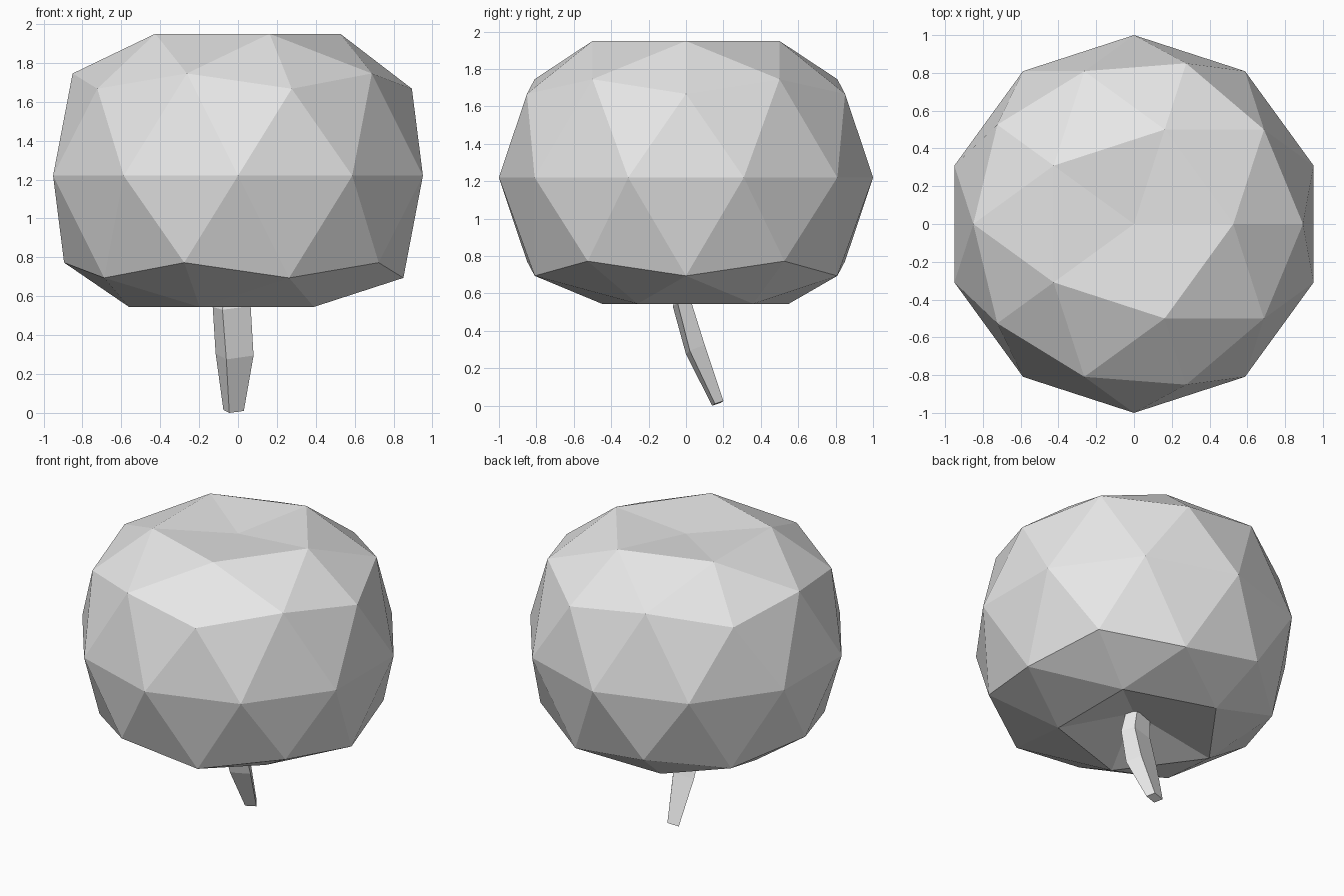
import bpy
import bmesh
from mathutils import Vector

cube = bpy.data.objects.get("Cube")
if cube:
    bpy.data.objects.remove(cube, do_unlink=True)

# Single pale grey used by every part
grey = bpy.data.materials.new("pale_grey")
grey.use_nodes = True
grey.diffuse_color = (0.8, 0.8, 0.8, 1)
grey.node_tree.nodes["Principled BSDF"].inputs["Base Color"].default_value = (0.8, 0.8, 0.8, 1)


def finish(name, bm):
    bmesh.ops.recalc_face_normals(bm, faces=bm.faces)
    mesh = bpy.data.meshes.new(name)
    bm.to_mesh(mesh)
    bm.free()
    mesh.materials.append(grey)
    obj = bpy.data.objects.new(name, mesh)
    bpy.context.collection.objects.link(obj)
    return obj


# Body: low-poly ball with flattened, dished ends
CENTRE_Z = 1.22
bm = bmesh.new()
bmesh.ops.create_icosphere(bm, subdivisions=2, radius=1)
for v in bm.verts:
    z = v.co.z
    if z > 0.95:            # top dimple
        v.co.z = 0.69
    elif z > 0.7:           # top rim
        v.co.z = 0.73
    elif z < -0.95:         # stem hollow
        v.co.z = -0.54
    elif z < -0.7:          # bottom rim, slightly off centre
        v.co += Vector((-0.035, 0.05, 0))
        v.co.z = -0.675
    v.co.z += CENTRE_Z
finish("body", bm)

# Stem: bent four-sided rod; each ring gives its front, right and left corners
rings = [
    ((-0.045, 0.14, 0.0), (0.03, 0.155, 0.01), (-0.075, 0.185, 0.015)),
    ((-0.06, 0.0, 0.275), (0.08, 0.02, 0.295), (-0.115, 0.08, 0.305)),
    ((-0.08, -0.07, 0.53), (0.065, -0.045, 0.55), (-0.13, 0.0, 0.545)),
    ((-0.06, -0.03, 0.69), (0.05, -0.01, 0.70), (-0.10, 0.03, 0.70)),
]
bm = bmesh.new()
loops = []
for ring in rings:
    front, right, left = map(Vector, ring)
    back = right + left - front
    loops.append([bm.verts.new(c) for c in (front, right, back, left)])
for low, high in zip(loops, loops[1:]):
    for i in range(4):
        j = (i + 1) % 4
        bm.faces.new((low[i], low[j], high[j], high[i]))
bm.faces.new(loops[0])
bm.faces.new(loops[-1])
finish("stem", bm)
